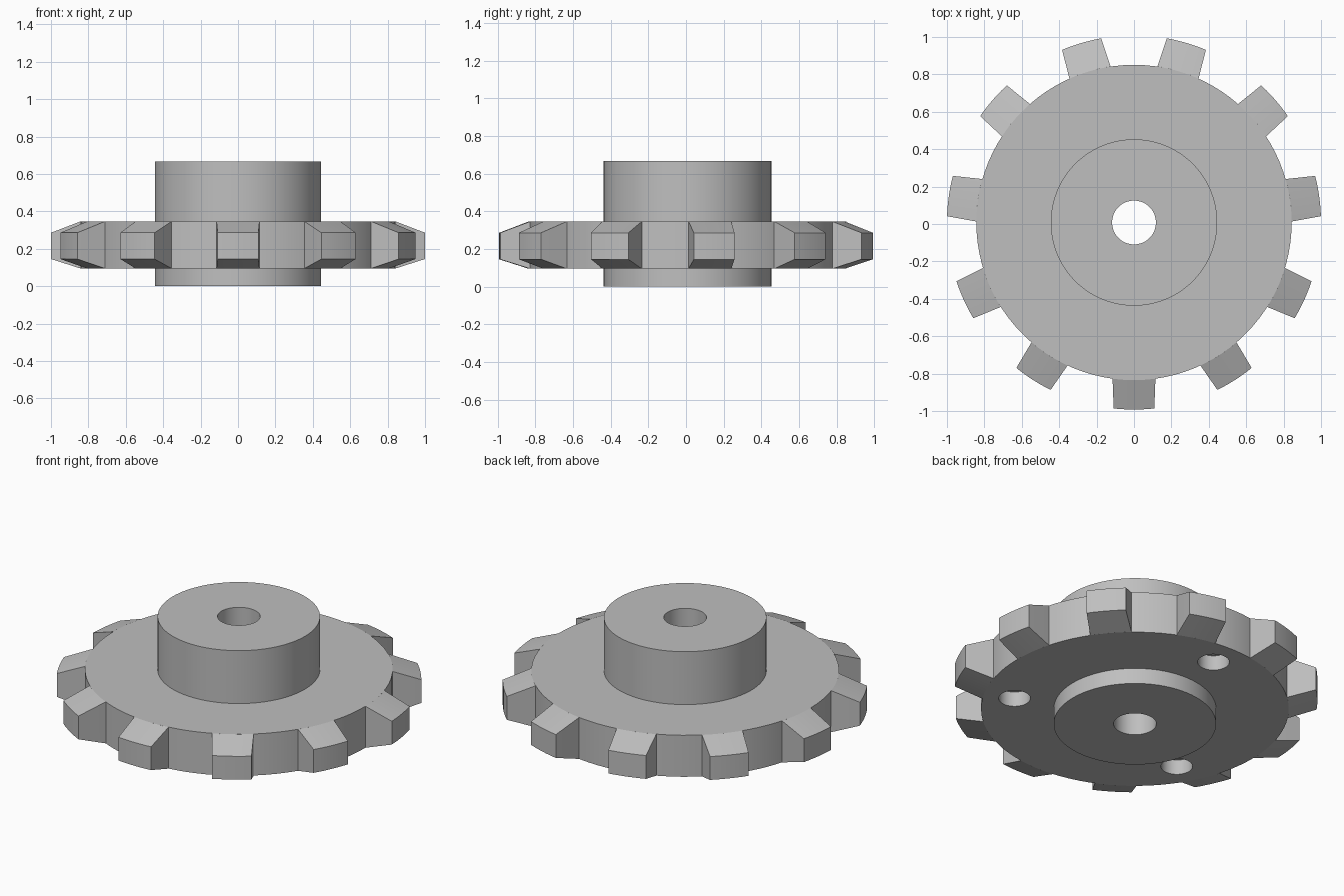
import bpy
import bmesh
from math import cos, sin, pi, radians

CENTRE_Y = 0.008
TEETH = 11
BODY_R, TIP_R = 0.843, 1.0
BODY_LOW, BODY_HIGH = 0.095, 0.346

cube = bpy.data.objects.get("Cube")
if cube:
    bpy.data.objects.remove(cube, do_unlink=True)

# Single grey metal material
grey = bpy.data.materials.new("plain_grey")
grey.use_nodes = True
colour = (0.52, 0.52, 0.52, 1)
grey.diffuse_color = colour
grey.node_tree.nodes["Principled BSDF"].inputs["Base Color"].default_value = colour


def make_object(name, bm):
    bmesh.ops.recalc_face_normals(bm, faces=bm.faces)
    mesh = bpy.data.meshes.new(name)
    bm.to_mesh(mesh)
    bm.free()
    mesh.materials.append(grey)
    obj = bpy.data.objects.new(name, mesh)
    obj.location.y = CENTRE_Y
    bpy.context.collection.objects.link(obj)
    return obj


def activate(obj):
    bpy.ops.object.select_all(action='DESELECT')
    obj.select_set(True)
    bpy.context.view_layer.objects.active = obj


def smooth(obj):
    activate(obj)
    bpy.ops.object.shade_smooth_by_angle(angle=radians(20))


def lathe(name, profile, steps=96):
    """Revolve a closed (radius, height) profile about the z axis."""
    bm = bmesh.new()
    rings = [[bm.verts.new((r * cos(2 * pi * i / steps), r * sin(2 * pi * i / steps), z))
              for r, z in profile] for i in range(steps)]
    n = len(profile)
    for i in range(steps):
        a, b = rings[i], rings[(i + 1) % steps]
        for j in range(n):
            k = (j + 1) % n
            bm.faces.new((a[j], b[j], b[k], a[k]))
    return make_object(name, bm)


# Hub and disc with a through bore
BORE_R, HUB_R, HUB_TOP = 0.117, 0.445, 0.666
wheel = lathe("hub_and_disc", [
    (BORE_R, 0), (HUB_R, 0), (HUB_R, BODY_LOW), (BODY_R, BODY_LOW),
    (BODY_R, BODY_HIGH), (HUB_R, BODY_HIGH), (HUB_R, HUB_TOP), (BORE_R, HUB_TOP)])

# Three blind holes in the underside
HOLE_R, HOLE_RING, HOLE_DEPTH = 0.087, 0.67, 0.09
bm = bmesh.new()
for i in range(3):
    angle = radians(90 + 120 * i)
    made = bmesh.ops.create_cone(bm, cap_ends=True, segments=32, radius1=HOLE_R,
                                 radius2=HOLE_R, depth=2 * HOLE_DEPTH)
    bmesh.ops.translate(bm, verts=made["verts"],
                        vec=(HOLE_RING * cos(angle), HOLE_RING * sin(angle), BODY_LOW))
cutter = make_object("hole_cutter", bm)
cutter.hide_render = True
cut = wheel.modifiers.new("blind_holes", 'BOOLEAN')
cut.operation = 'DIFFERENCE'
cut.solver = 'EXACT'
cut.object = cutter
activate(wheel)
bpy.ops.object.modifier_apply(modifier=cut.name)
bpy.data.objects.remove(cutter, do_unlink=True)
smooth(wheel)

# Teeth: radius, half width, low and high z, from buried root to tapered tip
STATIONS = [(0.80, 0.115, 0.11, 0.33),
            (BODY_R, 0.115, BODY_LOW, BODY_HIGH),
            (TIP_R, 0.109, 0.145, 0.286)]
ARC = 6
bm = bmesh.new()
for t in range(TEETH):
    middle = -pi / 2 + 2 * pi * t / TEETH
    loops = []
    for r, half, low, high in STATIONS:
        angles = [middle + half / r * (2 * i / ARC - 1) for i in range(ARC + 1)]
        bottom = [bm.verts.new((r * cos(a), r * sin(a), low)) for a in angles]
        top = [bm.verts.new((r * cos(a), r * sin(a), high)) for a in angles]
        loops.append(bottom + top[::-1])
    size = len(loops[0])
    for a, b in zip(loops, loops[1:]):
        for i in range(size):
            k = (i + 1) % size
            bm.faces.new((a[i], a[k], b[k], b[i]))
    for ring in (loops[0], loops[-1]):
        for i in range(ARC):
            bm.faces.new((ring[i], ring[i + 1], ring[size - 2 - i], ring[size - 1 - i]))
smooth(make_object("teeth", bm))
